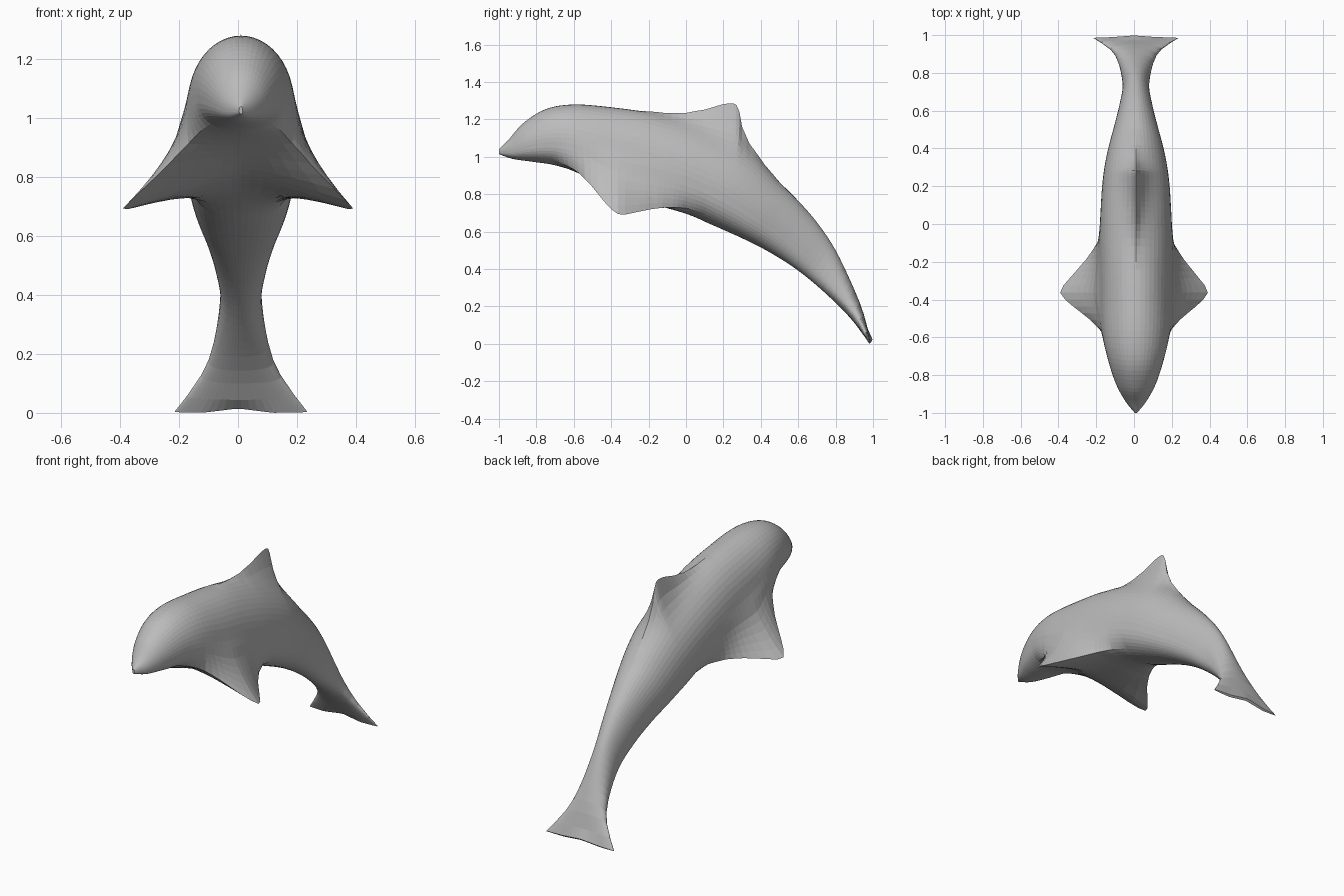
import bpy
import bmesh
import math

default_cube = bpy.data.objects.get("Cube")
if default_cube:
    bpy.data.objects.remove(default_cube, do_unlink=True)

SEGMENTS = 48
RINGS_PER_STATION = 5
BODY_OFFSET = 0.01
WIDEST = 0.42

# Body stations: back y, back z, belly y, belly z, half width
STATIONS = [
    (-1.0, 1.04, -1.0, 1.015, 0.006), (-0.95, 1.09, -0.93, 0.99, 0.055),
    (-0.87, 1.18, -0.83, 0.975, 0.105), (-0.75, 1.255, -0.7, 0.955, 0.147),
    (-0.6, 1.28, -0.57, 0.91, 0.175), (-0.4, 1.265, -0.4, 0.81, 0.188),
    (-0.2, 1.235, -0.22, 0.755, 0.19), (0, 1.175, -0.08, 0.72, 0.19),
    (0.15, 1.115, 0.03, 0.685, 0.186), (0.3, 1.04, 0.12, 0.645, 0.179),
    (0.4, 0.965, 0.2, 0.61, 0.168), (0.5, 0.865, 0.3, 0.565, 0.148),
    (0.6, 0.765, 0.42, 0.505, 0.118), (0.7, 0.65, 0.56, 0.42, 0.088),
    (0.8, 0.5, 0.69, 0.32, 0.07), (0.9, 0.29, 0.83, 0.19, 0.093),
    (0.95, 0.16, 0.91, 0.10, 0.135), (0.99, 0.01, 0.98, 0.0, 0.225),
]

# Fin heights and flipper reach along the body
DORSAL = [(-0.25, 0), (-0.1, 0.025), (0, 0.06), (0.1, 0.115), (0.2, 0.19),
          (0.25, 0.22), (0.28, 0.22), (0.3, 0.12), (0.34, 0.055), (0.42, 0.012),
          (0.5, 0)]
FLIPPER = [(-0.7, 0), (-0.58, 0.18), (-0.5, 0.45), (-0.42, 0.83), (-0.375, 1),
           (-0.345, 1), (-0.26, 0.72), (-0.18, 0.46), (-0.1, 0.26), (0, 0.08),
           (0.1, 0)]


def ramp(points, value):
    """Linear interpolation that is zero outside the listed range."""
    for (a, p), (b, q) in zip(points, points[1:]):
        if a <= value <= b:
            return p + (q - p) * (value - a) / (b - a)
    return 0


def spline(a, b, c, d, t):
    return b + 0.5 * t * (c - a + t * (2*a - 5*b + 4*c - d + t * (3*(b - c) + d - a)))


def smooth_stations():
    last = len(STATIONS) - 1
    for i in range(last):
        quad = [STATIONS[min(max(i + k, 0), last)] for k in (-1, 0, 1, 2)]
        # The flukes stay coarse, the body is finely divided, most of all at the fin
        steps = 2 if i >= last - 2 else RINGS_PER_STATION
        if 8 <= i <= 9:
            steps = 9
        for s in range(steps):
            yield [spline(*values, s / steps) for values in zip(*quad)]
    yield STATIONS[-1]


def section_point(station, index):
    back_y, back_z, belly_y, belly_z, width = station
    angle = 2 * math.pi * index / SEGMENTS
    cosine = math.cos(angle)
    # Round back over a flatter belly
    if cosine > 0:
        up = WIDEST + (1 - WIDEST) * cosine
    else:
        up = WIDEST * (1 - abs(cosine) ** 0.68)
    x = width * math.sin(angle)
    y = belly_y + (back_y - belly_y) * up
    z = belly_z + (back_z - belly_z) * up
    # Dorsal fin rises as a thin ridge on a broad, soft base
    if cosine > 0:
        flare = 0.7 * math.exp(-abs(x) / 0.025) + 0.3 * math.exp(-(x / 0.07) ** 2)
        z += ramp(DORSAL, y) * flare
    # Flippers are drawn out of the lower flanks
    side = 1 if x > 0 else -1
    from_root = min(angle, 2 * math.pi - angle) - math.pi * 0.75
    spread = 1.05 if from_root < 0 else 0.78
    pull = ramp(FLIPPER, y) * max(0, 1 - abs(from_root) / spread) ** 2
    x += side * 0.257 * pull
    z -= 0.143 * pull
    return (x + BODY_OFFSET * (1 - pull), y, z)


# Dolphin body with fins in one skin
bm = bmesh.new()
rings = [[bm.verts.new(section_point(s, i)) for i in range(SEGMENTS)]
         for s in smooth_stations()]
for first, second in zip(rings, rings[1:]):
    for i in range(SEGMENTS):
        j = (i + 1) % SEGMENTS
        bm.faces.new((first[i], first[j], second[j], second[i]))
bm.faces.new(rings[0])
bm.faces.new(rings[-1])
# Shallow notch in the middle of the tail edge
for vert in rings[-1]:
    middle = max(0, 1 - abs(vert.co.x) / 0.12)
    vert.co.z += 0.015 * middle
    vert.co.y += 0.008 * middle
bmesh.ops.recalc_face_normals(bm, faces=bm.faces)

mesh = bpy.data.meshes.new("dolphin_body")
bm.to_mesh(mesh)
bm.free()
body = bpy.data.objects.new("dolphin_body", mesh)
bpy.context.collection.objects.link(body)

# Plain grey skin
grey = bpy.data.materials.new("skin_grey")
grey.use_nodes = True
color = (0.5, 0.5, 0.5, 1)
grey.diffuse_color = color
grey.node_tree.nodes["Principled BSDF"].inputs["Base Color"].default_value = color
mesh.materials.append(grey)
